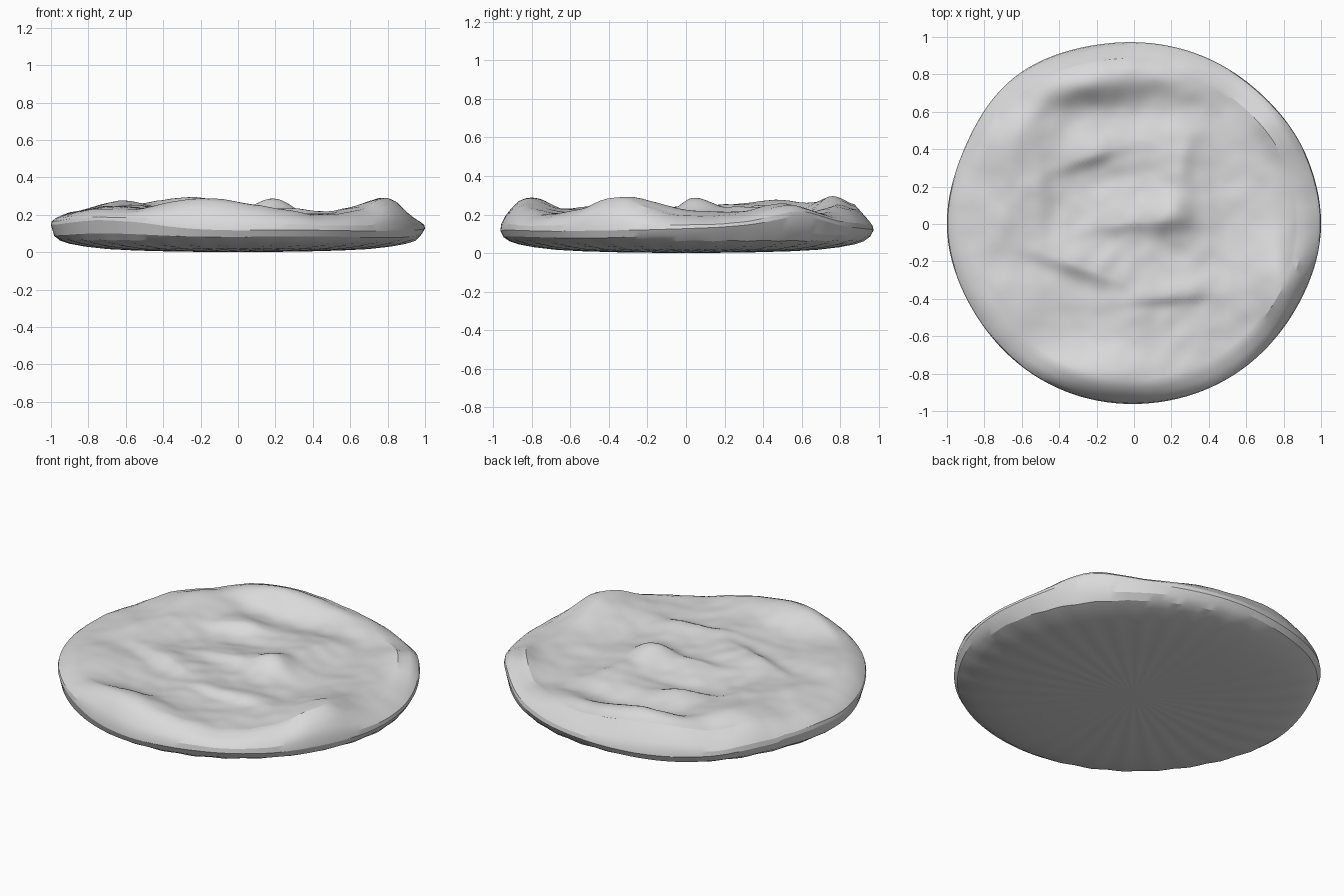
import bpy, bmesh, math
from mathutils import Vector, noise

if "Cube" in bpy.data.objects:
    bpy.data.objects.remove(bpy.data.objects["Cube"])

SEGMENTS, INNER_RINGS = 128, 50


def bell(x, y, cx, cy, sx, sy, turn=0, drop=1):
    """Mound with its own widths and rotation; drop < 1 steepens one side."""
    a = math.radians(turn)
    u = (x - cx) * math.cos(a) + (y - cy) * math.sin(a)
    v = (y - cy) * math.cos(a) - (x - cx) * math.sin(a)
    return math.exp(-(u / sx) ** 2 - (v / (sy if v > 0 else sy * drop)) ** 2)


# Mounds and hollows: centre x, y, widths, rotation, height
MOUNDS = [
    (-0.25, 0.76, 0.30, 0.11, 8, 0.088), (0.20, 0.78, 0.25, 0.10, -10, 0.025),
    (-0.62, 0.48, 0.16, 0.24, -35, 0.065), (-0.18, -0.80, 0.36, 0.13, -4, 0.078),
    (0.78, -0.35, 0.13, 0.28, 8, 0.082), (0.75, 0.54, 0.12, 0.20, 36, 0.065),
    (0.19, 0.05, 0.11, 0.11, 0, 0.06), (-0.62, -0.45, 0.18, 0.25, 35, 0.035),
    (0.00, 0.60, 0.42, 0.09, 0, -0.02), (0.50, -0.75, 0.18, 0.15, 20, -0.01),
    (0.46, 0.10, 0.10, 0.45, 0, -0.015), (-0.15, 0.24, 0.2, 0.07, 10, -0.015),
    (-0.68, 0.72, 0.16, 0.12, 45, -0.04), (-0.10, 0.95, 0.50, 0.08, 0, -0.03),
    (0.92, 0.06, 0.08, 0.20, 0, -0.03), (-0.75, -0.02, 0.12, 0.20, 0, 0.025),
]

# Ridges that fall away sharply on one side, same layout
RIDGES = [
    (-0.30, -0.22, 0.27, 0.14, -20, 0.045), (-0.02, 0.01, 0.22, 0.14, 4, 0.03),
    (0.25, 0.34, 0.20, 0.18, 82, 0.035), (-0.25, 0.36, 0.18, 0.12, 18, 0.035),
    (-0.54, 0.15, 0.22, 0.22, 85, 0.035), (0.24, -0.38, 0.28, 0.10, 5, 0.025),
    (0.57, -0.35, 0.22, 0.12, -88, 0.015), (0.00, -0.50, 0.15, 0.18, 88, 0.02),
]


def top_height(x, y):
    z = 0.208 + sum(m[5] * bell(x, y, *m[:5]) for m in MOUNDS)
    z += sum(m[5] * bell(x, y, *m[:5], 0.4) for m in RIDGES)
    z += 0.010 * noise.noise(Vector((x * 4, y * 4, 1.7)))
    return z + 0.006 * noise.noise(Vector((x * 11, y * 11, 4.2)))


def outline(a):
    """Slightly lopsided round edge."""
    x, y = math.cos(a), math.sin(a)
    r = 0.970 + 0.042 * bell(x, y, -0.65, 0.76, 0.4, 0.4)
    r += 0.010 * bell(x, y, 0.88, 0.45, 0.25, 0.25)
    r += 0.030 * (bell(x, y, 1, 0, 0.5, 0.4) + bell(x, y, -1, 0, 0.4, 0.4))
    return r - 0.008 * bell(x, y, 0.1, -1, 0.5, 0.3)


bm = bmesh.new()


def ring(radius, height):
    out = []
    for i in range(SEGMENTS):
        a = 2 * math.pi * i / SEGMENTS
        r = outline(a) * radius
        x, y = r * math.cos(a), r * math.sin(a)
        out.append(bm.verts.new((x, y, height(x, y, a))))
    return out


def seam(a):
    """Height of the widest line around the edge."""
    z = 0.113 + 0.008 * math.sin(2 * a + 0.4) + 0.005 * math.sin(5 * a + 1)
    return z + 0.022 * bell(math.cos(a), math.sin(a), 0.85, 0.5, 0.3, 0.3)


def wall(blend):
    """Edge height between the seam and the lumpy top, steeper in places."""
    def height(x, y, a):
        c, s = math.cos(a), math.sin(a)
        steep = 0.3 * max(0, -c) ** 3 * (0.5 if s > 0.4 else 1)
        steep += 0.4 * bell(c, s, 0.75, 0.66, 0.3, 0.3)
        steep += 0.3 * bell(c, s, -0.7, -0.7, 0.35, 0.35)
        b = blend + (1 - blend) * min(steep, 0.5)
        return seam(a) * (1 - b) + top_height(x * 0.96, y * 0.96) * b
    return height


# Underside with shallow radial creases
def under(level):
    return lambda x, y, a: level + 0.003 * math.sin(32 * a) * math.hypot(x, y)


rings = [ring(r, under(z)) for r, z in
         ((0.15, 0.002), (0.35, 0.005), (0.55, 0.011), (0.70, 0.019),
          (0.82, 0.033), (0.90, 0.048), (0.95, 0.064))]
bottom = bm.verts.new((0, 0, 0))

# Rounded outer edge
rings.append(ring(0.982, lambda x, y, a: seam(a) - 0.025))
for radius, blend in ((1.0, 0.08), (0.995, 0.36), (0.975, 0.60),
                      (0.945, 0.78), (0.91, 0.92)):
    rings.append(ring(radius, wall(blend)))

# Lumpy top surface
for k in range(INNER_RINGS, 0, -1):
    f = 0.88 * k / INNER_RINGS
    rings.append(ring(f, lambda x, y, a: top_height(x, y)))
peak = bm.verts.new((0, 0, top_height(0, 0)))

# Skin the rings
for lower, upper in zip(rings, rings[1:]):
    for i in range(SEGMENTS):
        j = (i + 1) % SEGMENTS
        bm.faces.new((lower[i], lower[j], upper[j], upper[i]))
for i in range(SEGMENTS):
    j = (i + 1) % SEGMENTS
    bm.faces.new((bottom, rings[0][j], rings[0][i]))
    bm.faces.new((peak, rings[-1][i], rings[-1][j]))
bmesh.ops.recalc_face_normals(bm, faces=bm.faces)

mesh = bpy.data.meshes.new("lumpy_disc")
bm.to_mesh(mesh)
bm.free()
disc = bpy.data.objects.new("lumpy_disc", mesh)
bpy.context.collection.objects.link(disc)

# Plain light grey finish
grey = bpy.data.materials.new("light_grey")
grey.diffuse_color = (0.7, 0.7, 0.7, 1)
grey.use_nodes = True
grey.node_tree.nodes["Principled BSDF"].inputs["Base Color"].default_value = grey.diffuse_color
mesh.materials.append(grey)

bpy.context.view_layer.objects.active = disc
disc.select_set(True)
bpy.ops.object.shade_smooth_by_angle(angle=math.radians(25))
